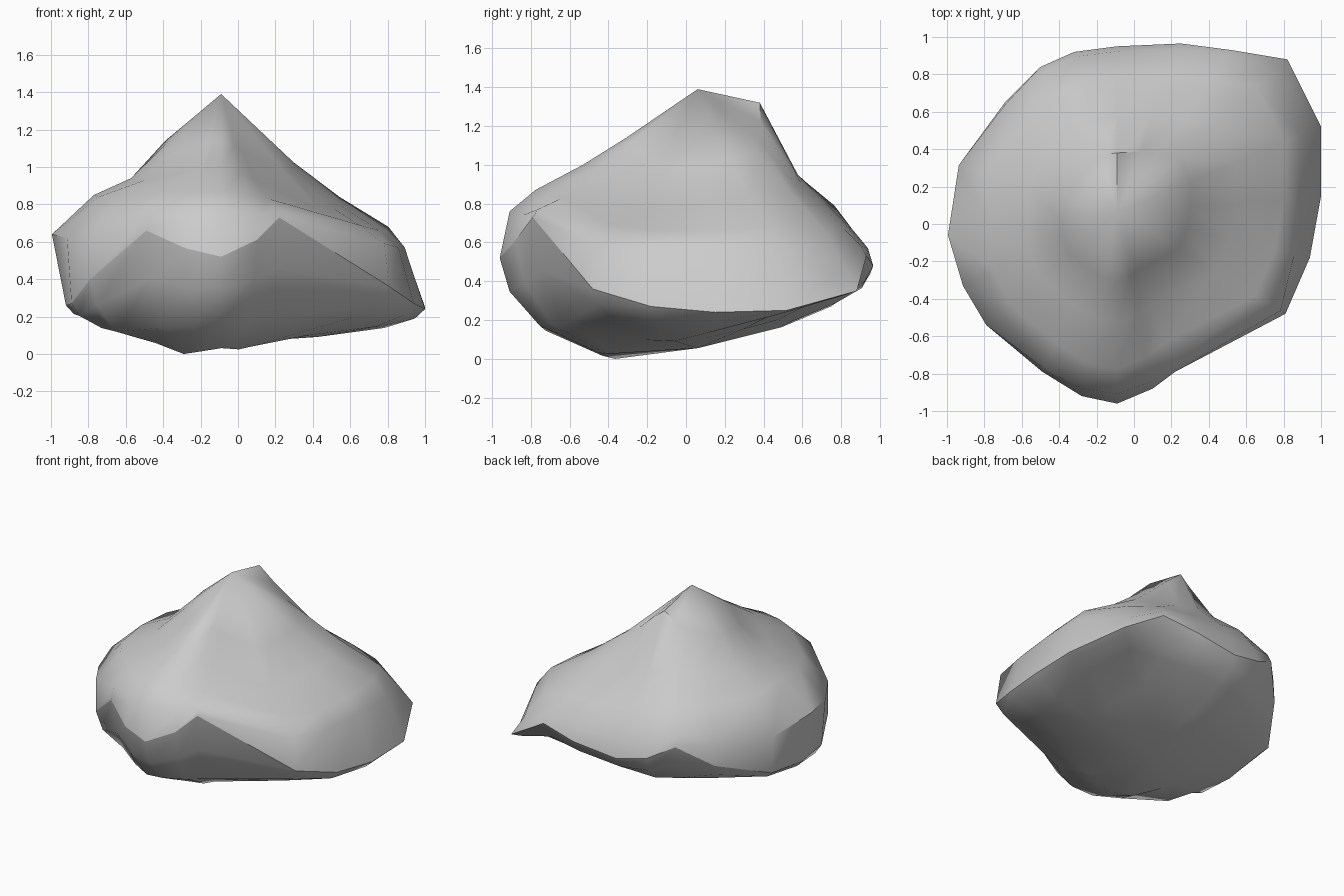
import bpy, bmesh, math

if "Cube" in bpy.data.objects:
    bpy.data.objects.remove(bpy.data.objects["Cube"])

AXIS = (-0.09, 0.06)          # vertical line through the summit
SUMMIT_Z = 1.39

# Sharp rim of the boulder, counter-clockwise from the right side
RIM = [
    (1.00, .15, .24), (1.00, .52, .25), (.82, .88, .35), (.52, .93, .53), (.25, .965, .48),
    (-.09, .95, .44), (-.32, .92, .49), (-.50, .84, .59), (-.69, .65, .43), (-.92, .31, .31),
    (-.92, -.05, .26), (-.89, -.32, .27), (-.79, -.54, .40), (-.49, -.79, .66),
    (-.28, -.92, .565), (-.09, -.96, .52), (.10, -.88, .61), (.22, -.79, .73),
    (.81, -.48, .36), (.94, -.18, .27),
]

# Above each rim point: shoulder reach and height, then three slope heights
SLOPE = [
    (.90, .57, .66, .80, 1.00), (.90, .56, .68, .84, 1.02), (.93, .47, .64, .86, 1.07),
    (.97, .58, .71, .89, 1.13), (.97, .57, .72, .92, 1.22), (.97, .58, .75, .95, 1.32),
    (.97, .60, .79, .96, 1.26), (.97, .65, .80, .97, 1.21), (.99, .60, .81, .97, 1.18),
    (1.02, .58, .83, .94, 1.14), (1.09, .64, .85, .94, 1.12), (1.03, .62, .84, .92, 1.10),
    (1.00, .63, .83, .93, 1.08), (.98, .75, .87, .96, 1.10),
    (.96, .74, .87, .99, 1.13), (.95, .76, .87, 1.00, 1.14), (.96, .74, .85, .97, 1.12),
    (.97, .77, .83, .93, 1.08), (.97, .59, .69, .77, .99), (.92, .57, .66, .78, .99),
]


def toward_axis(p, f):
    return (AXIS[0] + (p[0] - AXIS[0]) * f, AXIS[1] + (p[1] - AXIS[1]) * f)


def underside(x, y):
    """Belly height: lowest at front left, rising to the back and front right."""
    t, s = y + .4, x + .25
    z = .2 * t * t if t > 0 else .5 * abs(t) ** 1.1
    z += .08 * s if s > 0 else -.28 * s
    return z + .55 * max(0, x) * max(0, -y)


bm = bmesh.new()
rings = []

# Underside, wall, rim, shoulder and slope rings, from bottom to top
for f in (.5, .8):
    pts = [toward_axis(p, f) for p in RIM]
    rings.append([bm.verts.new((x, y, underside(x, y))) for x, y in pts])
wall = []
for p in RIM:
    low = underside(*toward_axis(p, .8))
    wall.append(bm.verts.new((*toward_axis(p, .95), low + (p[2] - low) * .5)))
rings.append(wall)
rim = [bm.verts.new(p) for p in RIM]
rings.append(rim)
rings.append([bm.verts.new((*toward_axis(p, s[0]), s[1])) for p, s in zip(RIM, SLOPE)])
for k, f in enumerate((.82, .58, .36)):
    rings.append([bm.verts.new((*toward_axis(p, f), s[2 + k])) for p, s in zip(RIM, SLOPE)])

# Skin between rings, closed at the summit and the base
n = len(RIM)
base = bm.verts.new((*AXIS, underside(*AXIS)))
peak = bm.verts.new((*AXIS, SUMMIT_Z))
for i in range(n):
    j = (i + 1) % n
    for a, b in zip(rings, rings[1:]):
        bm.faces.new((a[i], a[j], b[j], b[i]))
    bm.faces.new((rings[-1][i], rings[-1][j], peak))
    bm.faces.new((rings[0][j], rings[0][i], base))
bmesh.ops.recalc_face_normals(bm, faces=bm.faces)

# Settle the belly on the ground
min(bm.verts, key=lambda v: v.co.z).co.z = 0
bm.verts.index_update()
rim_ids = {v.index for v in rim}

mesh = bpy.data.meshes.new("boulder")
bm.to_mesh(mesh)
bm.free()
boulder = bpy.data.objects.new("boulder", mesh)
bpy.context.collection.objects.link(boulder)

# Smooth stone with a crisp rim
bpy.context.view_layer.objects.active = boulder
boulder.select_set(True)
bpy.ops.object.shade_smooth_by_angle(angle=math.radians(48))
for e in mesh.edges:
    if rim_ids.issuperset(e.vertices):
        e.use_edge_sharp = True
